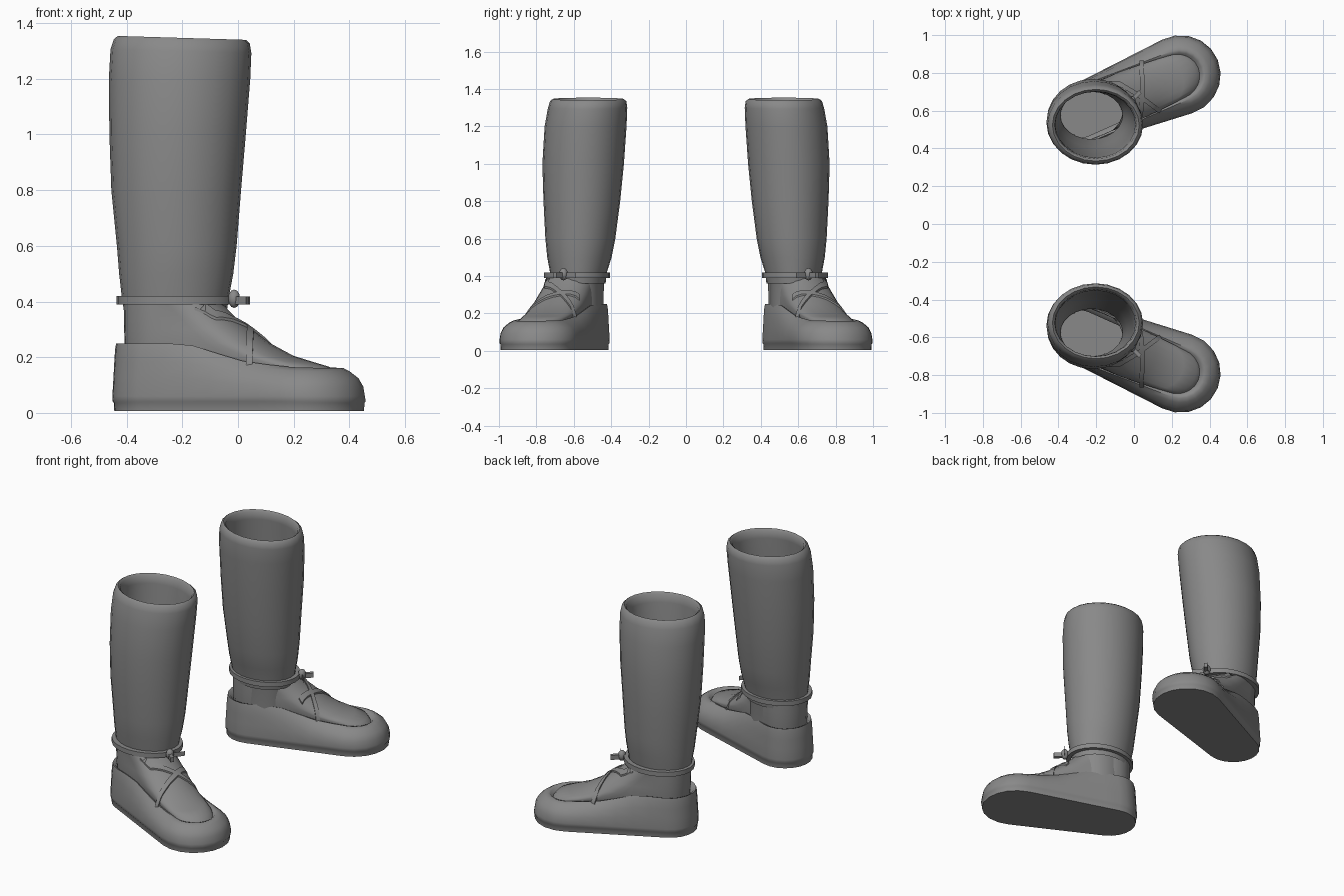
import bpy, bmesh, math
from mathutils import Vector
from mathutils.bvhtree import BVHTree

if "Cube" in bpy.data.objects:
    bpy.data.objects.remove(bpy.data.objects["Cube"])

grey = bpy.data.materials.new("leather grey")
grey.diffuse_color = (0.25, 0.25, 0.25, 1)
grey.use_nodes = True
grey.node_tree.nodes["Principled BSDF"].inputs["Base Color"].default_value = grey.diffuse_color

HEEL = Vector((-0.29, -0.57))
ALONG = Vector((0.926, -0.377))     # heel to toe direction
ACROSS = Vector((0.377, 0.926))


def finish(name, bm, angle=40):
    """Turn a bmesh into a part mirrored to the second boot."""
    me = bpy.data.meshes.new(name)
    bm.to_mesh(me)
    me.materials.append(grey)
    me.shade_smooth()
    me.set_sharp_from_angle(angle=math.radians(angle))
    ob = bpy.data.objects.new(name, me)
    bpy.context.collection.objects.link(ob)
    mod = ob.modifiers.new("second_boot", 'MIRROR')
    mod.use_axis = (False, True, False)
    mod.use_mirror_merge = False
    return ob


def loft(rings, cap_start=False, cap_end=False, close=False):
    bm = bmesh.new()
    vs = [[bm.verts.new(p) for p in r] for r in rings]
    pairs = list(zip(vs, vs[1:])) + ([(vs[-1], vs[0])] if close else [])
    for a, b in pairs:
        n = len(a)
        for i in range(n):
            j = (i + 1) % n
            bm.faces.new((a[i], a[j], b[j], b[i]))
    if cap_start:
        bm.faces.new(vs[0][::-1])
    if cap_end:
        bm.faces.new(vs[-1])
    return bm


def footprint(ub, rb, uf, rf, n=10, m=6):
    """Outline around a heel circle and a toe circle, in foot coordinates."""
    phi = math.acos(max(-0.9, min(0.9, (rb - rf) / (uf - ub))))
    front = [(uf + rf * math.cos(a), rf * math.sin(a))
             for a in (-phi + 2 * phi * i / n for i in range(n + 1))]
    back = [(ub + rb * math.cos(a), rb * math.sin(a))
            for a in (phi + (2 * math.pi - 2 * phi) * i / n for i in range(n + 1))]

    def between(p, q):
        return [(p[0] + (q[0] - p[0]) * k / m, p[1] + (q[1] - p[1]) * k / m)
                for k in range(1, m)]
    return front + between(front[-1], back[0]) + back + between(back[-1], front[0])


def place(u, v, z):
    p = HEEL + ALONG * u + ACROSS * v
    return Vector((p.x, p.y, z))


def top_edge(u):
    """Height of the shoe's upper edge along the foot."""
    pts = [(-0.3, 0.25), (0.15, 0.25), (0.22, 0.238), (0.36, 0.19),
           (0.55, 0.165), (0.9, 0.155)]
    for (a, za), (b, zb) in zip(pts, pts[1:]):
        if u <= b:
            return za + (zb - za) * (u - a) / (b - a)
    return pts[-1][1]


def ellipse(cx, cy, rx, ry, z, n=24, tilt=0.0):
    return [Vector((cx + rx * math.cos(t), cy + ry * math.sin(t),
                    z - tilt * math.cos(t)))
            for t in (2 * math.pi * i / n for i in range(n))]


# Shoe with flat sole, rounded toe and raised lip
rings = [[place(u, v, z) for u, v in footprint(0, rb, 0.583, rf)]
         for z, rb, rf in [(0.006, 0.155, 0.203), (0.036, 0.157, 0.205),
                           (0.042, 0.161, 0.209)]]
for t, drop, rb, rf in [(0, 0, 0.162, 0.211), (0.35, 0, 0.158, 0.205),
                        (0.65, 0, 0.155, 0.188), (0.88, 0, 0.152, 0.158),
                        (1, 0, 0.148, 0.135), (1, 0.006, 0.134, 0.118),
                        (1, 0.035, 0.115, 0.095)]:
    rings.append([place(u, v, 0.06 + (top_edge(u) - 0.06) * t - drop)
                  for u, v in footprint(0, rb, 0.578, rf)])
shoe = loft(rings, cap_start=True)

# Sloping instep rising to the ankle
instep = loft([[place(u, v, z) for u, v in footprint(0.02, rb, uf, rf)]
               for z, rb, uf, rf in [
                   (0.13, 0.132, 0.56, 0.125), (0.165, 0.132, 0.54, 0.12),
                   (0.185, 0.132, 0.46, 0.128), (0.205, 0.132, 0.385, 0.133),
                   (0.25, 0.136, 0.29, 0.138), (0.30, 0.138, 0.22, 0.135),
                   (0.34, 0.139, 0.165, 0.132), (0.395, 0.139, 0.10, 0.139)]])

# Shaft with rolled rim, inner wall and inner floor
shaft = loft([ellipse(cx, cy, rx, ry, z, tilt=0.007 if z > 1.25 else 0)
              for cx, cy, rx, ry, z in [
                  (-0.225, -0.575, 0.184, 0.145, 0.36),
                  (-0.225, -0.575, 0.193, 0.152, 0.42),
                  (-0.222, -0.57, 0.205, 0.172, 0.50),
                  (-0.220, -0.565, 0.215, 0.187, 0.60),
                  (-0.222, -0.557, 0.233, 0.205, 0.80),
                  (-0.217, -0.550, 0.245, 0.218, 1.00),
                  (-0.210, -0.537, 0.254, 0.219, 1.20),
                  (-0.205, -0.526, 0.253, 0.212, 1.30),
                  (-0.202, -0.523, 0.244, 0.204, 1.335),
                  (-0.202, -0.523, 0.230, 0.190, 1.347),
                  (-0.202, -0.523, 0.217, 0.178, 1.335),
                  (-0.205, -0.526, 0.212, 0.174, 1.29),
                  (-0.217, -0.550, 0.212, 0.184, 1.00),
                  (-0.220, -0.565, 0.186, 0.158, 0.60),
                  (-0.225, -0.575, 0.165, 0.126, 0.42),
                  (-0.225, -0.575, 0.163, 0.125, 0.06)]], cap_end=True)

# Crossed laces laid over the instep
trees = [BVHTree.FromBMesh(b) for b in (shoe, instep)]


def surface(x, y):
    hits = [t.ray_cast(Vector((x, y, 2)), Vector((0, 0, -1)))[0] for t in trees]
    zs = [h.z for h in hits if h]
    return max(zs) if zs else None


def lace(name, path, width=0.012, steps=7):
    pts = []
    for a, b in zip(path, path[1:]):
        pts += [Vector(a).lerp(Vector(b), k / steps) for k in range(steps)]
    pts.append(Vector(path[-1]))
    rings, last = [], 0.22
    for i, p in enumerate(pts):
        d = (pts[min(i + 1, len(pts) - 1)] - pts[max(i - 1, 0)]).normalized()
        s = Vector((-d.y, d.x)) * width
        mid = surface(p.x, p.y) or last
        last = mid
        za, zb = [surface(q.x, q.y) or mid for q in (p - s, p + s)]
        za, zb = [max(mid - 0.02, min(mid + 0.02, z)) for z in (za, zb)]
        a, b = p - s, p + s
        rings.append([Vector((a.x, a.y, za - 0.012)), Vector((a.x, a.y, za + 0.01)),
                      Vector((b.x, b.y, zb + 0.01)), Vector((b.x, b.y, zb - 0.012))])
    bm = loft(rings, True, True)
    bmesh.ops.recalc_face_normals(bm, faces=bm.faces)
    finish(name, bm)


lace("lace_outer", [(0.04, -0.865), (0.045, -0.70), (0.035, -0.57)])
lace("lace_inner", [(0.14, -0.595), (0.02, -0.685), (-0.08, -0.745), (-0.21, -0.738)])

# Ankle strap
strap = loft([ellipse(-0.222, -0.582, rx, ry, z) for rx, ry, z in [
    (0.214, 0.176, 0.39), (0.214, 0.176, 0.419),
    (0.188, 0.148, 0.419), (0.188, 0.148, 0.39)]], close=True)
bmesh.ops.recalc_face_normals(strap, faces=strap.faces)

# Strap knot with two loose ends
knot = bmesh.new()
bmesh.ops.create_uvsphere(knot, u_segments=10, v_segments=6, radius=1)
bmesh.ops.scale(knot, vec=(0.023, 0.024, 0.033), verts=knot.verts)
bmesh.ops.translate(knot, vec=(-0.014, -0.655, 0.41), verts=knot.verts)
for dx, dy in ((0.03, -0.035), (0.032, 0.045)):
    ends = bmesh.ops.create_cube(knot, size=1)["verts"]
    for v in ends:
        side = v.co.x + 0.5
        v.co = Vector((-0.014 + dx * side * 1.6 + v.co.y * 0.012,
                       -0.655 + dy * side * 1.3 + v.co.y * 0.018,
                       0.404 + v.co.z * 0.028))
bmesh.ops.recalc_face_normals(knot, faces=knot.faces)

finish("shoe", shoe, 50)
finish("instep", instep, 50)
finish("shaft", shaft, 60)
finish("ankle_strap", strap)
finish("strap_knot", knot)
